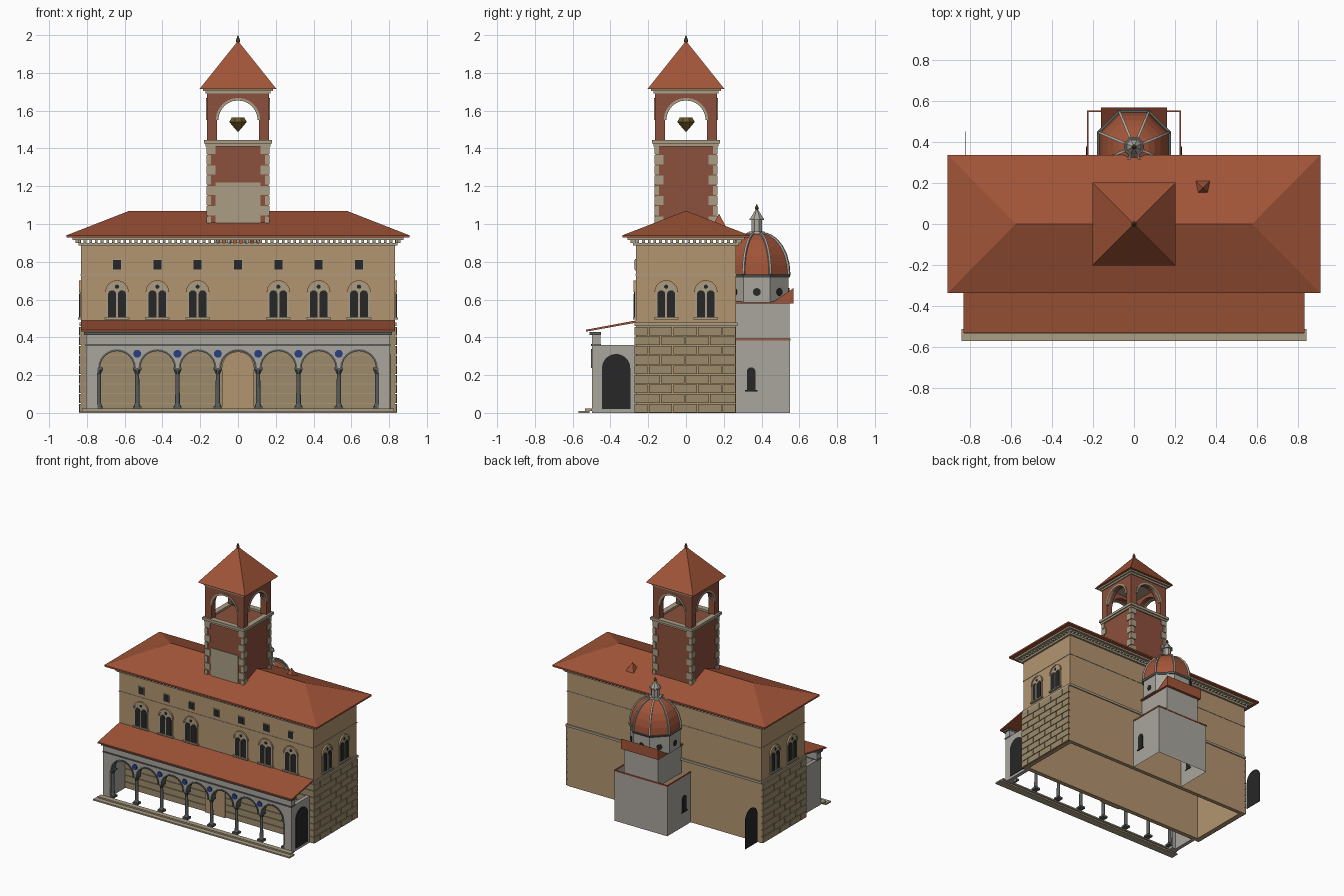
import bpy, bmesh
from math import pi, cos, sin, radians
from mathutils import Matrix, Vector

if "Cube" in bpy.data.objects:
    bpy.data.objects.remove(bpy.data.objects["Cube"])

COL = dict(tile=(.36, .09, .04), brick=(.26, .08, .045), plaster=(.45, .30, .16), stone=(.33, .26, .15),
           trim=(.40, .34, .23), grey=(.40, .38, .34), dark=(.02, .02, .02), column=(.10, .11, .11),
           blue=(.02, .05, .22), bronze=(.14, .09, .02))
PARTS = {}


def part(name, col):
    return PARTS.setdefault(name, (bmesh.new(), col))[0]


def box(name, col, x0, x1, y0, y1, z0, z1):
    m = Matrix.Translation(((x0+x1)/2, (y0+y1)/2, (z0+z1)/2)) @ Matrix.Diagonal((abs(x1-x0), abs(y1-y0), abs(z1-z0), 1))
    bmesh.ops.create_cube(part(name, col), size=1, matrix=m)


def ring(name, col, hx, hy, t, z0, z1):
    for s in (-1, 1):
        box(name, col, -hx, hx, s*hy, s*(hy-t), z0, z1)
        box(name, col, s*hx, s*(hx-t), -hy+t, hy-t, z0, z1)


def cone(name, col, r1, r2, z0, z1, x=0, y=0, n=12):
    m = Matrix.Translation((x, y, (z0+z1)/2)) @ Matrix.Rotation(pi/n, 4, 'Z')
    bmesh.ops.create_cone(part(name, col), cap_ends=True, segments=n, radius1=r1, radius2=r2, depth=z1-z0, matrix=m)


def prism(name, col, pts, a, b, M=Matrix()):
    # outline in (u, z), extruded from a to b in depth
    bm = part(name, col)
    A, B = ([bm.verts.new(M @ Vector((u, d, z))) for u, z in pts] for d in (a, b))
    bm.faces.new(A)
    bm.faces.new(B[::-1])
    for i in range(len(pts)):
        j = (i+1) % len(pts)
        bm.faces.new((A[i], B[i], B[j], A[j]))


def arc(cx, cz, r, n=12, full=pi):
    return [(cx - r*cos(full*i/n), cz + r*sin(full*i/n)) for i in range(n+1)]


def arch(cx, w, z0, zs, n=12):
    return [(cx-w/2, z0)] + arc(cx, zs, w/2, n) + [(cx+w/2, z0)]


def disc(cx, cz, r, n=12):
    return arc(cx, cz, r, n, 2*pi)[:-1]


def archivolt(cx, cz, r, t):
    return arc(cx, cz, r) + arc(cx, cz, r+t)[::-1]


SIDE = Matrix.Rotation(pi/2, 4, 'Z')   # u -> +y, depth -> -x

# main block: hollow walls, open underneath
ring("main_walls", "plaster", .83, .265, .03, 0, .9)

# long stone courses on the front, rusticated blocks on the ends
for k in range(9):
    z0, z1 = k*.051 + .002, k*.051 + .048
    box("front_courses", "stone", -.84, .84, -.272, -.26, z0, z1)
    cuts = [-.265] + [-.265 + (.13 if k % 2 else .065) + .13*i for i in range(4) if -.265 + (.13 if k % 2 else .065) + .13*i < .25] + [.265]
    for a, b in zip(cuts, cuts[1:]):
        for s in (-1, 1):
            box("rusticated_blocks", "stone", s*.825, s*.843, a+.003, b-.003, z0, z1)
prism("front_door", "plaster", arch(0, .17, 0, .24), -.28, -.262)

# string courses, cornice and dentils
ring("string_courses", "trim", .838, .273, .02, .46, .478)
ring("string_courses", "trim", .833, .268, .02, .728, .734)
ring("cornice", "trim", .845, .28, .04, .885, .9)
ring("cornice", "trim", .875, .31, .06, .915, .935)
for i in range(57):
    for s in (-1, 1):
        box("dentils", "trim", -.847 + .03*i, -.833 + .03*i, s*.265, s*.295, .9, .915)
for i in range(18):
    for s in (-1, 1):
        box("dentils", "trim", s*.83, s*.86, -.262 + .03*i, -.248 + .03*i, .9, .915)

# hipped main roof
bm = part("main_roof", "tile")
v = [bm.verts.new((x, y, z)) for z in (.928, .94) for x, y in ((-.908, -.337), (.908, -.337), (.908, .337), (-.908, .337))]
e = [bm.verts.new((x, 0, 1.07)) for x in (-.575, .575)]
bm.faces.new(v[3::-1])
for i in range(4):
    j = (i+1) % 4
    bm.faces.new((v[i], v[j], v[j+4], v[i+4]))
for f in ((v[4], v[5], e[1], e[0]), (v[5], v[6], e[1]), (v[6], v[7], e[0], e[1]), (v[7], v[4], e[0])):
    bm.faces.new(f)
cone("roof_dormer", "tile", .055, 0, .98, 1.055, .335, .175, 4)


# twin-lancet windows
def window(u, d, M):
    s = 1 if d > 0 else -1
    prism("window_frames", "trim", arch(u, .115, .5, .64), d-s*.005, d+s*.007, M)
    prism("window_hoods", "plaster", archivolt(u, .64, .052, .01), d, d+s*.012, M)
    for o in (-.026, .026):
        prism("window_panes", "dark", arch(u+o, .042, .508, .628, 8), d, d+s*.009, M)
    prism("window_panes", "dark", disc(u, .668, .011), d, d+s*.009, M)
    prism("window_sills", "trim", [(u-.065, .495), (u+.065, .495), (u+.065, .505), (u-.065, .505)], d, d+s*.016, M)
    prism("window_mullions", "trim", [(u-.004, .505), (u+.004, .505), (u+.004, .63), (u-.004, .63)], d, d+s*.013, M)


for k in (-3, -2, -1, 1, 2, 3):
    window(k*.2135, -.265, Matrix())
for y in (-.105, .105):
    for s in (-1, 1):
        window(y, s*.83, SIDE)
for k in range(-3, 4):
    x = k*.2135
    box("attic_frames", "trim", x-.026, x+.026, -.27, -.26, .755, .815)
    box("attic_panes", "dark", x-.021, x+.021, -.272, -.26, .76, .81)

# loggia arcade
bay, spring = .2135, .237
outline = [(-.805, .0), (-.805, .425), (.805, .425), (.805, .0), (.745, .0), (.745, spring)]
for k in range(3, -4, -1):
    outline += arc(k*bay, spring, .098)[::-1]
outline += [(-.745, spring), (-.745, .0)]
prism("arcade_wall", "grey", outline, -.497, -.452)
for k in range(-3, 4):
    prism("arcade_archivolts", "column", archivolt(k*bay, spring, .09, .01), -.502, -.45)
for i in range(8):
    x = max(-.737, min(.737, (i-3.5)*bay))
    box("column_bases", "column", x-.022, x+.022, -.497, -.453, .02, .035)
    cone("column_shafts", "column", .018, .013, .035, .05, x, -.475)
    cone("column_shafts", "column", .013, .011, .05, .205, x, -.475)
    cone("column_capitals", "column", .012, .022, .205, .228, x, -.475, 8)
    box("column_capitals", "column", x-.022, x+.022, -.497, -.453, .228, .239)
    if 0 < i < 7:
        prism("medallions", "blue", disc(x, .313, .021, 16), -.504, -.49)
box("arcade_mouldings", "column", -.808, .808, -.503, -.45, .355, .365)
box("arcade_mouldings", "grey", -.815, .815, -.512, -.45, .412, .428)
box("loggia_step", "trim", -.84, .84, -.57, -.51, 0, .011)
box("loggia_step", "trim", -.825, .825, -.535, -.497, .011, .022)
for s in (-1, 1):
    box("loggia_end_walls", "grey", s*.775, s*.803, -.455, -.265, 0, .36)
prism("end_arch_right", "dark", arch(-.37, .15, .02, .237), -.807, -.8, SIDE)
prism("end_arch_left", "dark", arch(.375, .15, .02, .237), .82, .822, SIDE)
prism("loggia_roof", "tile", [(-.53, .43), (-.53, .44), (-.262, .49), (-.262, .478)], -.83, .83, SIDE)

# bell tower shaft with corner quoins and front panel
box("tower_shaft", "brick", -.162, .162, -.162, .162, .95, 1.43)
for k in range(8):
    for sx in (-1, 1):
        for sy in (-1, 1):
            a, b = (.12, .142) if k % 2 else (.142, .12)
            box("tower_quoins", "trim", sx*a, sx*.168, sy*b, sy*.168, .992 + k*.054, 1.04 + k*.054)
box("tower_panel", "trim", -.118, .118, -.168, -.16, 1.0, 1.22)
ring("tower_mouldings", "trim", .18, .18, .04, 1.425, 1.445)
ring("tower_mouldings", "trim", .172, .172, .03, 1.41, 1.425)

# open belfry
side = [(-.165, 1.44), (-.165, 1.69), (.165, 1.69), (.165, 1.44), (.112, 1.44)] + arc(0, 1.55, .112)[::-1] + [(-.112, 1.44)]
for k in range(4):
    M = Matrix.Rotation(k*pi/2, 4, 'Z')
    prism("belfry_arches", "brick", side, -.165, -.115, M)
    prism("belfry_archivolts", "trim", archivolt(0, 1.55, .104, .014), -.17, -.15, M)
for r, z in ((.172, 1.69), (.185, 1.704)):
    box("belfry_cornice", "trim", -r, r, -r, r, z, z+.014)
cone("tower_roof", "tile", .203*2**.5, .003, 1.716, 1.967, n=4)
cone("tower_finial", "bronze", .006, .012, 1.95, 1.972, n=8)
cone("tower_finial", "bronze", .012, .001, 1.972, 2.0, n=8)
cone("bell", "bronze", .004, .05, 1.49, 1.54, n=8)
cone("bell", "bronze", .05, .035, 1.54, 1.565, n=8)

# chapel: open-topped lower walls with tile rim, upper block
bm = part("chapel_walls", "grey")
lo, hi = ([bm.verts.new((x, y, z)) for x, y in ((.225, .265), (.225, .55), (-.225, .55), (-.225, .265))] for z in (0, .385))
for i in range(3):
    bm.faces.new((lo[i], lo[i+1], hi[i+1], hi[i]))
box("chapel_rim", "tile", -.228, .228, .546, .553, .383, .393)
for s in (-1, 1):
    box("chapel_rim", "tile", s*.222, s*.228, .265, .55, .383, .393)
    prism("chapel_windows", "dark", arch(.345, .046, .12, .218, 8), s*.222, s*.231, SIDE)
    box("chapel_windows", "trim", s*.222, s*.233, .312, .378, .113, .12)
box("chapel_upper", "grey", -.145, .145, .265, .548, .36, .585)
box("chapel_roof", "tile", -.16, .16, .265, .568, .58, .59)
prism("chapel_roof", "tile", [(.46, .585), (.568, .585), (.568, .66)], -.16, .16, SIDE)

# octagonal drum, dome, ribs and lantern
cy, R = .375, .182
cone("drum", "grey", R, R, .585, .72, 0, cy, 8)
cone("drum_cornice", "column", R+.006, R+.012, .718, .732, 0, cy, 8)
prof = [(.182*cos(radians(t))**.9, .73 + .225*sin(radians(t))) for t in (0, 14, 28, 42, 56, 68, 78)]
for (r0, z0), (r1, z1) in zip(prof, prof[1:]):
    cone("dome", "tile", r0, r1, z0, z1, 0, cy, 8)
band = [(r+.008, z+.004) for r, z in prof] + [(r-.012, z-.004) for r, z in prof[::-1]]
for k in range(8):
    T = Matrix.Translation((0, cy, 0))
    prism("dome_ribs", "grey", band, -.006, .006, T @ Matrix.Rotation((k+.5)*pi/4, 4, 'Z'))
    M = T @ Matrix.Rotation(k*pi/4, 4, 'Z')
    a = R*cos(pi/8)
    prism("drum_oculi", "dark", disc(0, .64, .021), -a-.004, -a+.01, M)
cone("lantern", "grey", .05, .045, .945, .96, 0, cy, 8)
cone("lantern", "grey", .03, .03, .96, 1.02, 0, cy, 8)
cone("lantern", "grey", .042, .042, 1.02, 1.03, 0, cy, 8)
cone("lantern_cap", "grey", .038, .004, 1.03, 1.08, 0, cy, 8)
cone("lantern_finial", "bronze", .004, .012, 1.07, 1.083, 0, cy, 8)
cone("lantern_finial", "bronze", .012, .001, 1.083, 1.105, 0, cy, 8)

# turn the collected geometry into objects
mats = {}
for c, rgb in COL.items():
    mats[c] = bpy.data.materials.new(c)
    mats[c].diffuse_color = (*rgb, 1)
for name, (bm, c) in PARTS.items():
    bmesh.ops.recalc_face_normals(bm, faces=bm.faces)
    me = bpy.data.meshes.new(name)
    bm.to_mesh(me)
    bm.free()
    me.materials.append(mats[c])
    bpy.context.collection.objects.link(bpy.data.objects.new(name, me))

for m in bpy.data.materials:
    if m.users and not m.is_grease_pencil:
        m.use_nodes = True
        m.node_tree.nodes["Principled BSDF"].inputs["Base Color"].default_value = m.diffuse_color
